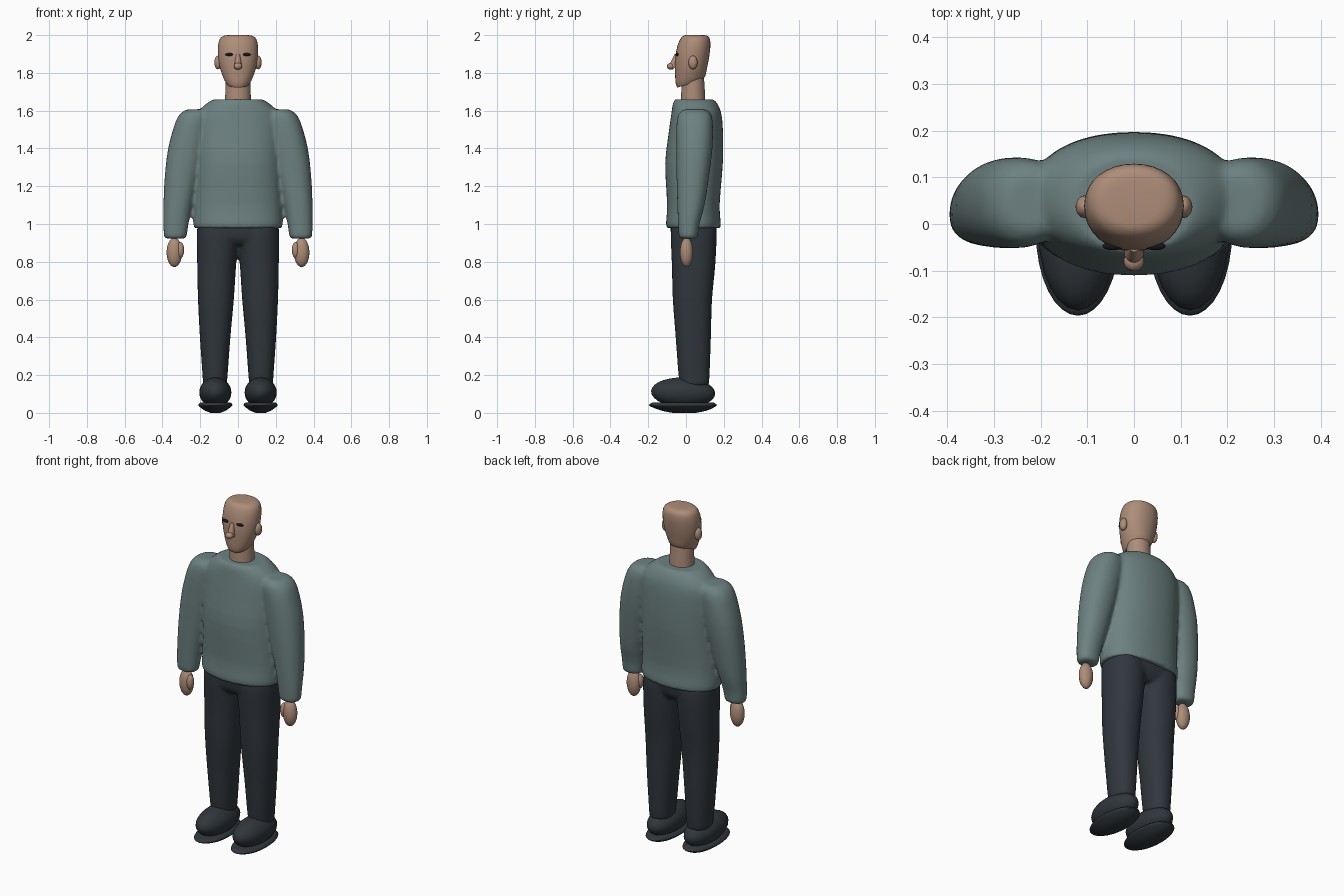
import bpy, bmesh, math
from mathutils import Matrix, Vector

if "Cube" in bpy.data.objects:
    bpy.data.objects.remove(bpy.data.objects["Cube"])


def material(name, rgb):
    m = bpy.data.materials.new(name)
    m.diffuse_color = (*rgb, 1)
    m.use_nodes = True
    m.node_tree.nodes["Principled BSDF"].inputs["Base Color"].default_value = m.diffuse_color
    return m


SKIN = material("skin", (0.42, 0.265, 0.19))
SWEATER = material("sweater", (0.155, 0.22, 0.22))
TROUSERS = material("trousers", (0.030, 0.038, 0.047))
SHOE = material("shoe_grey", (0.030, 0.037, 0.044))
DARK = material("eye_dark", (0.008, 0.009, 0.011))


def finish(name, bm, mat, angle=50):
    bmesh.ops.recalc_face_normals(bm, faces=bm.faces)
    me = bpy.data.meshes.new(name)
    bm.to_mesh(me)
    bm.free()
    ob = bpy.data.objects.new(name, me)
    bpy.context.collection.objects.link(ob)
    me.materials.append(mat)
    bpy.ops.object.select_all(action='DESELECT')
    bpy.context.view_layer.objects.active = ob
    ob.select_set(True)
    bpy.ops.object.shade_smooth_by_angle(angle=math.radians(angle))
    return ob


def spline(a, b, c, d, t):
    return b + 0.5 * t * (c - a + t * (2 * a - 5 * b + 4 * c - d + t * (3 * (b - c) + d - a)))


def loft(bm, rows, side=1, power=2.2, sides=32, steps=3):
    """Capped rounded loft; each row is z, x0, x1, y0, y1, forward tilt."""
    rows = [tuple(r) + (0,) * (6 - len(r)) for r in rows]
    fine = []
    for i in range(len(rows) - 1):
        p = [rows[max(0, min(len(rows) - 1, i + k))] for k in (-1, 0, 1, 2)]
        for s in range(steps):
            fine.append([spline(*v, s / steps) for v in zip(*p)])
    fine.append(rows[-1])
    rings = []
    for z, x0, x1, y0, y1, tilt in fine:
        ring = []
        for k in range(sides):
            a = 2 * math.pi * k / sides
            c, s = math.cos(a), math.sin(a)
            u = math.copysign(abs(c) ** (2 / power), c)
            v = math.copysign(abs(s) ** (2 / power), s)
            dy = v * (y1 - y0) / 2
            ring.append(bm.verts.new((side * ((x0 + x1) / 2 + u * (x1 - x0) / 2),
                                      (y0 + y1) / 2 + dy, z + tilt * dy)))
        rings.append(ring)
    for a, b in zip(rings, rings[1:]):
        for k in range(sides):
            j = (k + 1) % sides
            bm.faces.new((a[k], a[j], b[j], b[k]))
    bm.faces.new(rings[0])
    bm.faces.new(rings[-1])


def ellipsoid(name, centre, radii, mat, tilt=0):
    bm = bmesh.new()
    bmesh.ops.create_uvsphere(bm, u_segments=24, v_segments=14, radius=1,
                              matrix=Matrix.Translation(Vector(centre))
                              @ Matrix.Rotation(tilt, 4, 'X')
                              @ Matrix.Diagonal((*radii, 1)))
    return finish(name, bm, mat, 180)


def blend(ob, voxel, rounds):
    """Fuse overlapping lofts into one soft cloth surface."""
    r = ob.modifiers.new("fuse", 'REMESH')
    r.mode, r.voxel_size, r.use_smooth_shade = 'VOXEL', voxel, True
    s = ob.modifiers.new("soften", 'SMOOTH')
    s.factor, s.iterations = 0.5, rounds


# Sweater: torso and two sleeves fused together
bm = bmesh.new()
loft(bm, [(0.978, -.222, .222, -.09, .17), (0.992, -.236, .236, -.106, .185),
          (1.10, -.234, .234, -.10, .178), (1.32, -.228, .228, -.11, .195),
          (1.48, -.228, .228, -.092, .196), (1.58, -.218, .218, -.078, .188),
          (1.635, -.170, .170, -.07, .168), (1.66, -.130, .130, -.06, .145)], sides=48)
for side in (1, -1):
    loft(bm, [(0.922, .285, .380, -.028, .050), (0.935, .272, .392, -.038, .062),
              (1.00, .262, .395, -.042, .072), (1.10, .242, .395, -.046, .098),
              (1.25, .205, .388, -.050, .122), (1.40, .170, .370, -.052, .140),
              (1.53, .150, .335, -.050, .142), (1.585, .150, .305, -.038, .130),
              (1.607, .170, .270, -.01, .10)], side)
blend(finish("sweater", bm, SWEATER), 0.010, 6)

# Trousers: hips and legs fused together
bm = bmesh.new()
loft(bm, [(0.89, -.19, .19, -.05, .13), (0.93, -.212, .212, -.078, .155),
          (1.02, -.218, .218, -.082, .165)], power=2.6)
for side in (1, -1):
    loft(bm, [(0.145, .060, .185, -.030, .120), (0.20, .055, .188, -.040, .125),
              (0.40, .040, .202, -.055, .132), (0.60, .022, .212, -.070, .138),
              (0.78, .010, .216, -.075, .155), (0.94, -.003, .218, -.081, .162),
              (1.0, .01, .212, -.075, .155)], side)
blend(finish("trousers", bm, TROUSERS), 0.010, 4)

# Head with flat crown and rising jaw line, plus neck
bm = bmesh.new()
loft(bm, [(1.742, -.058, .058, -.046, .085, .30), (1.765, -.073, .073, -.055, .102, .24),
          (1.82, -.094, .094, -.058, .112, .1), (1.88, -.105, .105, -.057, .122),
          (1.94, -.106, .106, -.046, .129), (1.98, -.096, .096, -.030, .126),
          (1.996, -.076, .076, -.014, .112), (2.0, -.05, .05, 0, .09)], power=2.1)
finish("head", bm, SKIN, 40)
bm = bmesh.new()
loft(bm, [(1.63, -.069, .069, -.027, .103), (1.70, -.067, .067, -.025, .10),
          (1.78, -.065, .065, -.02, .095)], power=2)
finish("neck", bm, SKIN)

# Nose bridge, tip and nostrils
bm = bmesh.new()
loft(bm, [(1.825, -.021, .021, -.088, -.04), (1.85, -.018, .018, -.084, -.04),
          (1.90, -.010, .010, -.060, -.035)], power=2, sides=16)
finish("nose_bridge", bm, SKIN)
ellipsoid("nose_tip", (0, -.080, 1.835), (.022, .021, .018), SKIN)

for side, tag in ((1, "left"), (-1, "right")):
    # Ears and narrow eyes
    ellipsoid(tag + "_ear", (side * .106, .037, 1.855), (.019, .024, .036), SKIN)
    ellipsoid(tag + "_eye", (side * .045, -.047, 1.897), (.023, .009, .008), DARK)
    # Hands with thumbs
    ellipsoid(tag + "_hand", (side * .337, .003, .850), (.041, .035, .078), SKIN)
    ellipsoid(tag + "_thumb", (side * .305, -.008, .862), (.020, .022, .042), SKIN)
    # Shoe upper and flared sole
    ellipsoid(tag + "_shoe", (side * .120, -.015, .108), (.085, .170, .079), SHOE, -0.04)
    bm = bmesh.new()
    loft(bm, [(0.0, .095, .145, -.07, .05), (.012, .065, .175, -.13, .11),
              (.035, .034, .206, -.190, .158), (.046, .031, .209, -.194, .160),
              (.056, .042, .198, -.175, .145)], side, power=2)
    finish(tag + "_sole", bm, SHOE, 40)
